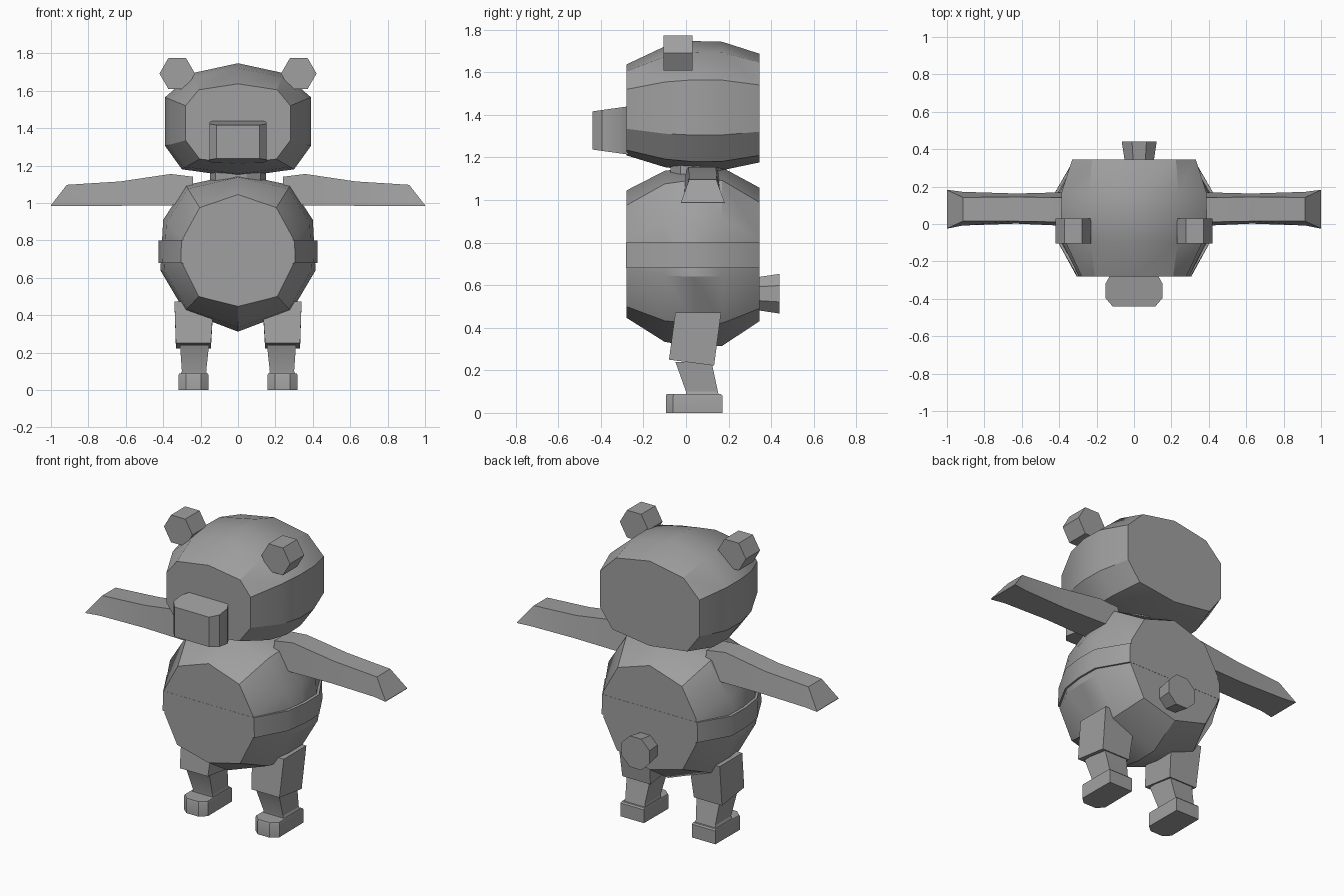
import bpy, bmesh, math

if "Cube" in bpy.data.objects:
    bpy.data.objects.remove(bpy.data.objects["Cube"])

fur = bpy.data.materials.new("grey")
fur.diffuse_color = (0.35, 0.35, 0.35, 1)
fur.use_nodes = True
fur.node_tree.nodes["Principled BSDF"].inputs["Base Color"].default_value = fur.diffuse_color


def make(name, rings, angle=30):
    """Skin a list of equal-length closed rings and cap both ends."""
    bm = bmesh.new()
    vs = [[bm.verts.new(p) for p in r] for r in rings]
    n = len(rings[0])
    for a, b in zip(vs, vs[1:]):
        for i in range(n):
            j = (i + 1) % n
            bm.faces.new((a[i], a[j], b[j], b[i]))
    bm.faces.new(vs[0])
    bm.faces.new(vs[-1])
    bmesh.ops.recalc_face_normals(bm, faces=bm.faces)
    me = bpy.data.meshes.new(name)
    bm.to_mesh(me)
    bm.free()
    ob = bpy.data.objects.new(name, me)
    bpy.context.collection.objects.link(ob)
    me.materials.append(fur)
    bpy.ops.object.select_all(action='DESELECT')
    ob.select_set(True)
    bpy.context.view_layer.objects.active = ob
    bpy.ops.object.shade_smooth_by_angle(angle=math.radians(angle))
    return ob


def mirrored(half):
    """Full outline from its right half, listed top to bottom."""
    return half + [(-x, z) for x, z in reversed(half) if x > 0]


def barrel(name, small, big, steps):
    """Bulging barrel along y: outline blends from small to big."""
    small, big = mirrored(small), mirrored(big)
    make(name, [[(a[0] + (b[0] - a[0]) * t, y, a[1] + (b[1] - a[1]) * t)
                 for a, b in zip(small, big)] for y, t in steps])


def box_ring(x0, x1, y0, y1, z, dz=0):
    return [(x0, y0, z + dz), (x1, y0, z + dz), (x1, y1, z), (x0, y1, z)]


# Head
barrel("head",
       [(0, 1.637), (.21, 1.605), (.28, 1.52), (.28, 1.335), (.205, 1.235), (0, 1.21)],
       [(0, 1.747), (.24, 1.695), (.39, 1.565), (.39, 1.305), (.30, 1.18), (0, 1.138)],
       [(-.28, 0), (-.1, .77), (.035, 1), (.17, .97), (.345, .46)])

# Torso and waistband
steps = [(-.28, 0), (-.1, .84), (.035, 1), (.17, .98), (.345, .12)]
barrel("torso",
       [(0, 1.045), (.205, .975), (.295, .81), (.295, .67), (.21, .50), (0, .447)],
       [(0, 1.155), (.28, 1.095), (.40, .91), (.415, .64), (.285, .42), (0, .312)],
       steps)
barrel("waistband",
       [(.302, .80), (.306, .68)],
       [(.424, .80), (.424, .68)],
       [(y * 1.003, t) for y, t in steps])

# Neck
make("neck", [[(.15 * math.cos(i * math.pi / 5), .05 + .13 * math.sin(i * math.pi / 5), z)
               for i in range(10)] for z in (1.09, 1.2)])

# Snout: chamfered block narrowing to the front
plan = [(-.115, -.44), (.115, -.44), (.153, -.395), (.153, -.32), (.125, -.27),
        (-.125, -.27), (-.153, -.32), (-.153, -.395)]
make("snout", [[(x, y, 1.327 + s * (.112 + (y + .28) * .14)) for x, y in plan]
               for s in (-1, 1)])

# Tail: flared stub
make("tail", [[(.028 + r * math.cos(a), y, .56 + r * math.sin(a))
               for a in [math.pi / 8 + i * math.pi / 4 for i in range(8)]]
              for y, r in ((.33, .083), (.44, .101))])

for s, side in ((-1, "left"), (1, "right")):
    # Ears: hexagonal prisms
    make("ear_" + side, [[(s * .325 + .095 * math.cos(i * math.pi / 3), y,
                           1.692 + .095 * math.sin(i * math.pi / 3)) for i in range(6)]
                         for y in (-.105, .03)])

    # Arms: x, bottom z, top z, bottom y range, top y range
    arm = [(.24, 1.0, 1.14, -.01, .17, .0, .15), (.36, .987, 1.155, -.01, .17, .01, .14),
           (.63, .985, 1.115, .002, .163, .015, .145), (.915, .985, 1.097, -.008, .172, .015, .142),
           (1.0, .985, .988, -.025, .183, -.024, .182)]
    make("arm_" + side, [[(s * x, b0, zb), (s * x, b1, zb), (s * x, t1, zt), (s * x, t0, zt)]
                         for x, zb, zt, b0, b1, t0, t1 in arm], 20)

    # Thighs
    make("thigh_" + side, [box_ring(s * .13, s * .34, -.05, .165, .472),
                           box_ring(s * .145, s * .332, -.08, .132, .222, .028)])
    # Shins
    make("shin_" + side, [box_ring(s * .155, s * .31, -.05, .12, .24),
                          box_ring(s * .17, s * .30, 0, .15, .10),
                          box_ring(s * .165, s * .31, 0, .155, .08)], 20)
    # Feet: toes chamfered at the front
    foot = [(-.078, .172), (-.08, -.06), (-.04, -.095), (.04, -.095), (.08, -.06), (.078, .172)]
    make("foot_" + side, [[(s * .238 + x * k, y * k, z) for x, y in foot]
                          for z, k in ((0, 1), (.08, 1), (.088, .96))])
